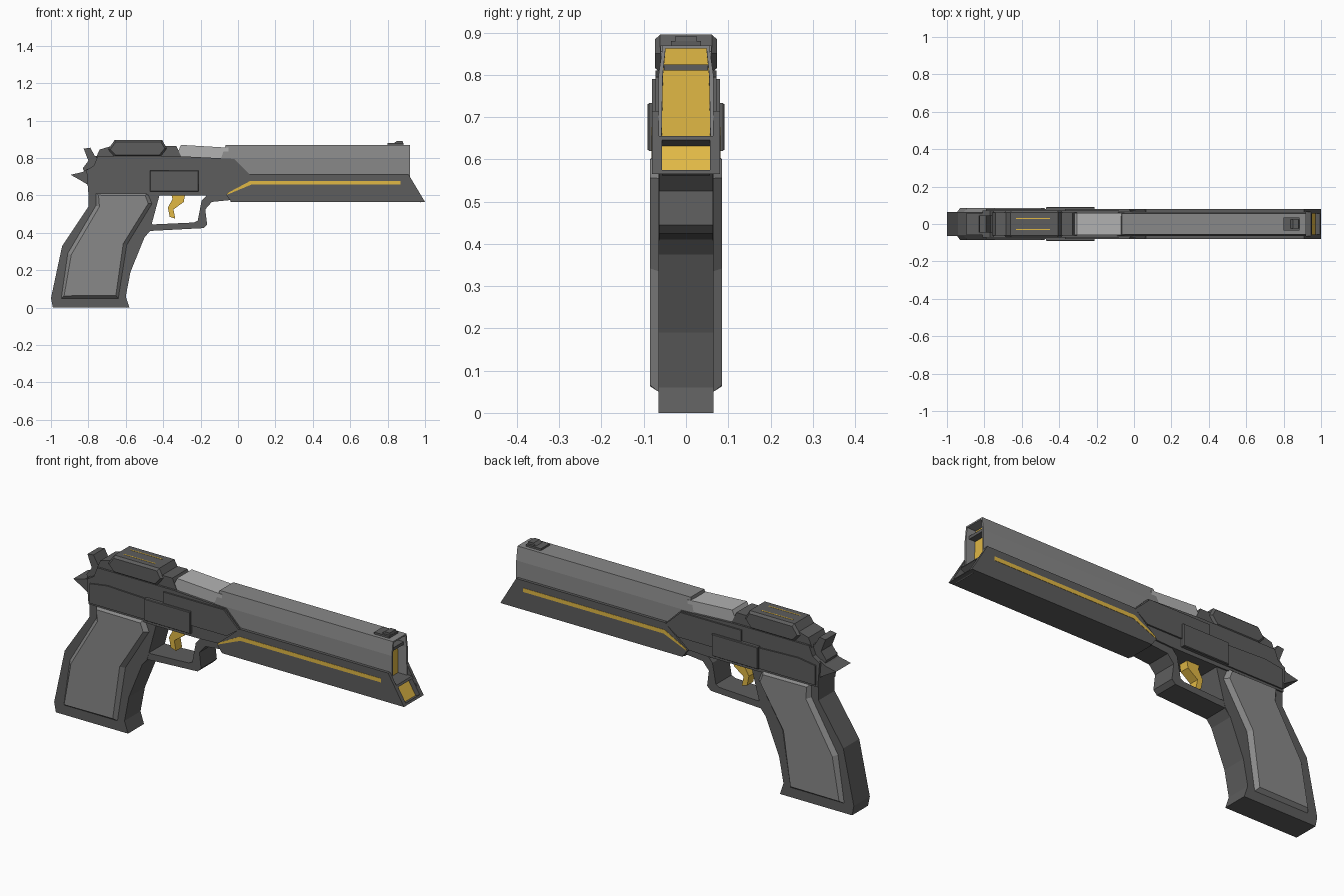
import bpy, bmesh
from mathutils import Vector


def material(name, rgb):
    m = bpy.data.materials.new(name)
    m.diffuse_color = (*rgb, 1)
    return m


DARK = material("dark_grey", (0.11, 0.11, 0.11))
MID = material("mid_grey", (0.25, 0.25, 0.25))
LIGHT = material("light_grey", (0.45, 0.45, 0.45))
GOLD = material("gold", (0.75, 0.48, 0.06))


def finish(bm, name, mats):
    mesh = bpy.data.meshes.new(name)
    bm.to_mesh(mesh)
    bm.free()
    for m in mats:
        mesh.materials.append(m)
    ob = bpy.data.objects.new(name, mesh)
    bpy.context.collection.objects.link(ob)
    return ob


def extrude_profile(points, direction):
    bm = bmesh.new()
    face = bm.faces.new([bm.verts.new(p) for p in points])
    new = bmesh.ops.extrude_face_region(bm, geom=[face], use_keep_orig=True)["geom"]
    bmesh.ops.translate(bm, vec=direction,
                        verts=[v for v in new if isinstance(v, bmesh.types.BMVert)])
    bmesh.ops.recalc_face_normals(bm, faces=bm.faces)
    bm.normal_update()
    return bm


def recess(bm, margin, depth):
    """Sink a gold panel into the face looking most towards +x."""
    f = max(bm.faces, key=lambda f: f.normal.x)
    bmesh.ops.inset_individual(bm, faces=[f], thickness=margin)
    bmesh.ops.inset_individual(bm, faces=[f], thickness=0.0005, depth=-depth)
    f.material_index = 1


def slab(name, pts, y1, y0=None, mat=DARK, chamfer=0, front_recess=None):
    """Side profile (x, z) extruded in y; with y0 given it is mirrored to both sides."""
    paired = y0 is not None
    low = y0 if paired else chamfer - y1
    bm = extrude_profile([(x, low, z) for x, z in pts], Vector((0, y1 - chamfer - low, 0)))
    if chamfer:
        caps = [f for f in bm.faces if f.normal.y > 0.9 or (f.normal.y < -0.9 and not paired)]
        bmesh.ops.inset_individual(bm, faces=caps, thickness=chamfer, depth=chamfer)
    if front_recess:
        recess(bm, *front_recess)
    ob = finish(bm, name, [mat, GOLD])
    if paired:
        ob.modifiers.new("both_sides", "MIRROR").use_axis = (False, True, False)
    return ob


def rect(x0, x1, z0, z1):
    return [(x0, z0), (x1, z0), (x1, z1), (x0, z1)]


# Grip and its raised side panels
slab("grip", [(-0.99, 0), (-0.58, 0), (-0.60, 0.06), (-0.575, 0.19), (-0.50, 0.375),
              (-0.47, 0.415), (-0.42, 0.60), (-0.42, 0.66), (-0.80, 0.66), (-0.80, 0.54),
              (-0.94, 0.33), (-1.0, 0.05)], 0.065)
slab("grip_panel", [(-0.945, 0.05), (-0.64, 0.05), (-0.595, 0.335), (-0.46, 0.555),
                    (-0.485, 0.615), (-0.76, 0.615), (-0.76, 0.545), (-0.91, 0.29)],
     0.085, 0.06, MID, 0.02)

# Frame, tail and hammer
slab("frame", [(-0.80, 0.61), (-0.43, 0.60), (-0.17, 0.60), (-0.06, 0.605), (0.065, 0.71),
               (-0.02, 0.795), (-0.32, 0.81), (-0.75, 0.81), (-0.77, 0.76), (-0.81, 0.735)], 0.072)
slab("tail_spur", [(-0.895, 0.71), (-0.85, 0.685), (-0.80, 0.655), (-0.74, 0.655),
                   (-0.74, 0.75), (-0.81, 0.74), (-0.83, 0.725)], 0.06)
slab("hammer", [(-0.825, 0.85), (-0.79, 0.855), (-0.765, 0.81), (-0.72, 0.81), (-0.72, 0.72),
                (-0.82, 0.72), (-0.83, 0.745), (-0.80, 0.785)], 0.045)

# Trigger guard and trigger
slab("trigger_guard", [(-0.50, 0.375), (-0.47, 0.41), (-0.185, 0.425), (-0.165, 0.445),
                       (-0.175, 0.525), (-0.14, 0.565), (-0.04, 0.575), (-0.04, 0.62),
                       (-0.15, 0.62), (-0.195, 0.57), (-0.215, 0.465), (-0.235, 0.455),
                       (-0.45, 0.445), (-0.50, 0.45)], 0.064)
slab("trigger", [(-0.36, 0.62), (-0.35, 0.58), (-0.375, 0.535), (-0.365, 0.485), (-0.335, 0.475),
                 (-0.345, 0.525), (-0.29, 0.565), (-0.28, 0.62)], 0.025, mat=GOLD)

# Stepped plates on the frame sides
slab("front_side_plate", [(-0.37, 0.66), (-0.01, 0.66), (0.06, 0.71), (-0.025, 0.79),
                          (-0.37, 0.79)], 0.08, 0.06)
slab("rear_side_plate", [(-0.79, 0.62), (-0.43, 0.62), (-0.43, 0.725), (-0.69, 0.735),
                         (-0.79, 0.72)], 0.079, 0.06)
slab("centre_side_plate", rect(-0.47, -0.21, 0.62, 0.733), 0.091, 0.06, DARK, 0.004)

# Rear upper housing with gold slits
slab("rear_bridge", [(-0.76, 0.80), (-0.74, 0.845), (-0.69, 0.86), (-0.33, 0.865),
                     (-0.30, 0.80)], 0.062)
slab("top_housing", [(-0.695, 0.845), (-0.66, 0.895), (-0.405, 0.895), (-0.38, 0.85),
                     (-0.415, 0.805), (-0.66, 0.805)], 0.073, chamfer=0.012)
slab("housing_slit", rect(-0.63, -0.45, 0.885, 0.896), 0.032, 0.026, GOLD)

# Exposed light chamber between housing and slide
slab("chamber", [(-0.34, 0.79), (-0.05, 0.79), (-0.05, 0.855), (-0.305, 0.87)], 0.06, mat=LIGHT)

# Slide with tapered top and hollow muzzle
section = [(-0.065, 0.64), (0.065, 0.64), (0.065, 0.80), (0.055, 0.87), (-0.055, 0.87), (-0.065, 0.80)]
bm = extrude_profile([(-0.09, y, z) for y, z in section], Vector((1.01, 0, 0)))
for v in bm.verts:
    if v.co.x < 0 and v.co.z > 0.85:
        v.co.x = -0.065
recess(bm, 0.01, 0.05)
finish(bm, "slide", [MID, GOLD])
slab("muzzle_bar", rect(0.86, 0.905, 0.81, 0.825), 0.052)
slab("front_sight_base", rect(0.80, 0.885, 0.865, 0.88), 0.036)
slab("front_sight", [(0.83, 0.875), (0.885, 0.875), (0.88, 0.892), (0.85, 0.892)], 0.025)

# Lower shroud: slanted core, side cheeks and gold stripes
slab("shroud_core", [(-0.04, 0.565), (1.0, 0.565), (0.945, 0.655), (-0.06, 0.655)], 0.068,
     front_recess=(0.016, 0.025))
slab("shroud_cheek", [(-0.035, 0.565), (1.0, 0.565), (0.91, 0.715), (0.065, 0.715),
                      (-0.065, 0.605)], 0.08, 0.064)
slab("shroud_stripe", [(-0.06, 0.603), (0.07, 0.657), (0.87, 0.657), (0.87, 0.677),
                       (0.065, 0.677), (-0.055, 0.613)], 0.0815, 0.07, GOLD)
